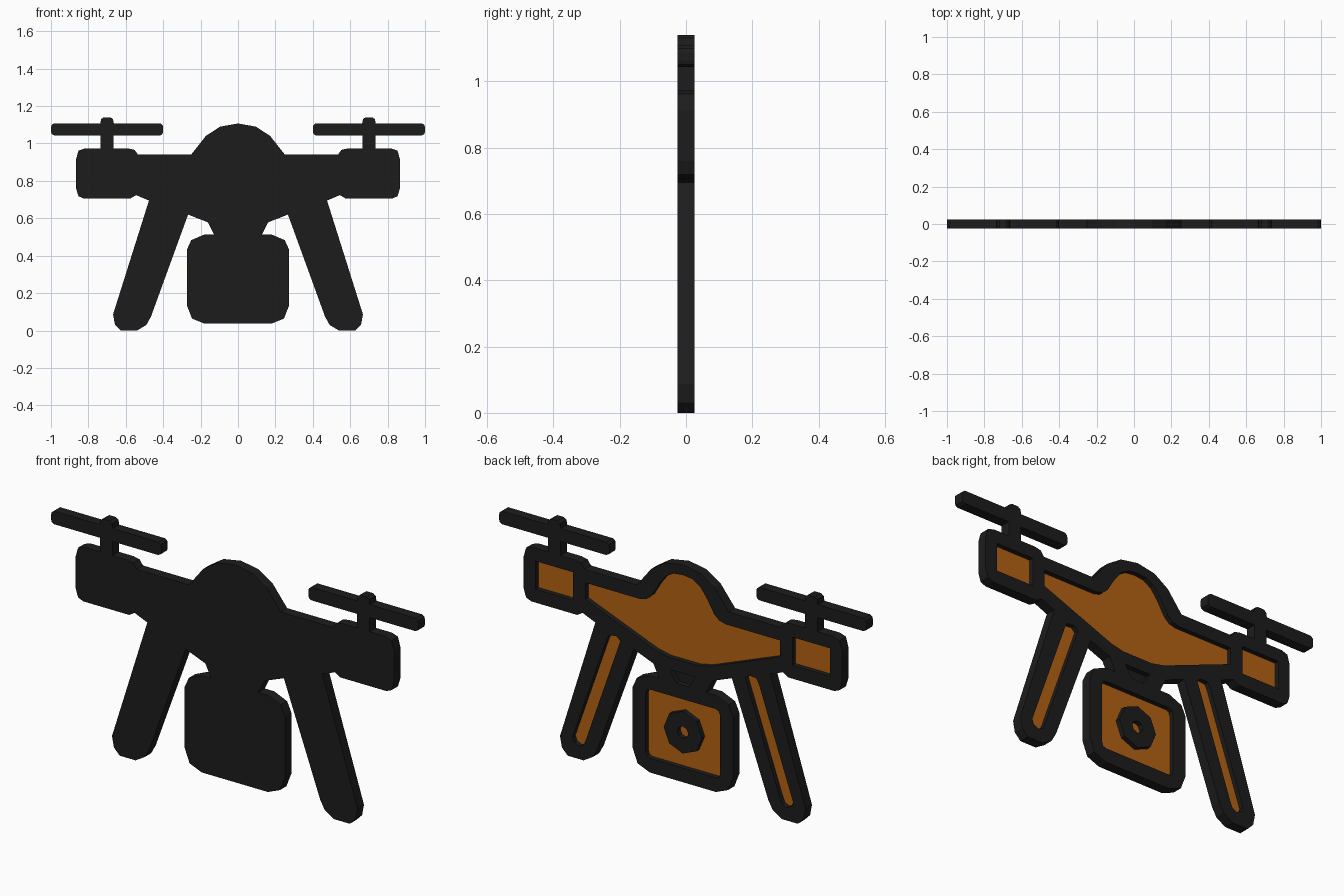
import bpy, bmesh, math

if "Cube" in bpy.data.objects:
    bpy.data.objects.remove(bpy.data.objects["Cube"])


def material(name, color):
    m = bpy.data.materials.new(name)
    m.diffuse_color = color
    m.use_nodes = True
    m.node_tree.nodes["Principled BSDF"].inputs["Base Color"].default_value = m.diffuse_color
    return m


BLACK = material("black", (0.012, 0.012, 0.012, 1))
ORANGE = material("orange", (0.45, 0.12, 0.006, 1))
FRONT, FLOOR, BACK = -0.025, 0.0, 0.025


def flip(pts):
    return [(-x, z) for x, z in reversed(pts)]


def symmetric(half):
    """Close a right-hand half profile (listed top to bottom) with its mirror image."""
    return half + [p for p in flip(half) if p not in half]


def slab(name, profiles, y0, y1, mat):
    """Extrude one or more x-z outlines from y0 to y1."""
    bm = bmesh.new()
    for pts in profiles:
        face = bm.faces.new([bm.verts.new((x, y0, z)) for x, z in pts])
        geom = bmesh.ops.extrude_face_region(bm, geom=[face])["geom"]
        verts = [g for g in geom if isinstance(g, bmesh.types.BMVert)]
        bmesh.ops.translate(bm, verts=verts, vec=(0, y1 - y0, 0))
    bmesh.ops.recalc_face_normals(bm, faces=bm.faces)
    mesh = bpy.data.meshes.new(name)
    bm.to_mesh(mesh)
    bm.free()
    mesh.materials.append(mat)
    ob = bpy.data.objects.new(name, mesh)
    bpy.context.collection.objects.link(ob)
    return ob


# Outer silhouette: dome, arm, motor pod, leg, neck, camera box
outline = symmetric([
    (0, 1.107), (0.096, 1.09), (0.172, 1.04), (0.25, 0.941),
    (0.535, 0.941), (0.553, 0.966), (0.585, 0.973),
    (0.82, 0.973), (0.853, 0.962), (0.866, 0.915),
    (0.866, 0.76), (0.853, 0.718), (0.825, 0.706),
    (0.575, 0.706), (0.545, 0.724), (0.476, 0.695),
    (0.668, 0.086), (0.658, 0.032), (0.626, 0.0),
    (0.54, 0.0), (0.49, 0.03), (0.465, 0.075),
    (0.267, 0.62), (0.16, 0.578), (0.128, 0.513),
    (0.18, 0.513), (0.25, 0.483), (0.273, 0.433),
    (0.273, 0.134), (0.246, 0.064), (0.18, 0.037)])

# Recessed panel outlines
body = symmetric([
    (0, 1.056), (0.05, 1.05), (0.093, 1.025), (0.13, 0.977), (0.17, 0.91),
    (0.198, 0.885), (0.235, 0.876), (0.53, 0.876), (0.53, 0.795),
    (0.15, 0.647), (0.08, 0.632)])
camera = symmetric([
    (0.18, 0.445), (0.197, 0.436), (0.202, 0.42),
    (0.202, 0.13), (0.197, 0.114), (0.18, 0.107)])
pod = [(0.597, 0.91), (0.802, 0.91), (0.802, 0.772), (0.597, 0.772)]
leg = [(0.34, 0.64), (0.36, 0.658), (0.4, 0.655), (0.414, 0.63),
       (0.6, 0.1), (0.592, 0.076), (0.565, 0.063), (0.54, 0.074), (0.527, 0.105)]
neck = symmetric([(0.07, 0.572), (0.035, 0.515)])

# Frame with recesses cut into its back
frame = slab("drone_frame", [outline], FRONT, BACK, BLACK)
panels = {"body_panel": body, "camera_panel": camera,
          "left_pod_panel": flip(pod), "right_pod_panel": pod,
          "left_leg_panel": flip(leg), "right_leg_panel": leg}
cutter = slab("recess_cutter", list(panels.values()) + [neck], FLOOR, BACK + 0.03, BLACK)
cutter.hide_render = True
mod = frame.modifiers.new("recesses", "BOOLEAN")
mod.operation, mod.solver, mod.object = "DIFFERENCE", "EXACT", cutter
bpy.context.view_layer.objects.active = frame
bpy.ops.object.modifier_apply(modifier=mod.name)
bpy.data.objects.remove(cutter)

# Coloured inlays on the recess floors
for name, pts in panels.items():
    slab(name, [pts], FLOOR - 0.002, FLOOR + 0.002, ORANGE)

# Rotors: shaft with rounded cap and blade in one outline
rotor_half = [(0.018, 1.14), (0.032, 1.13), (0.036, 1.107),
              (0.285, 1.107), (0.297, 1.098), (0.3, 1.085), (0.3, 1.062),
              (0.296, 1.05), (0.283, 1.043), (0.034, 1.043), (0.034, 0.972)]
for side, cx in (("left", -0.7), ("right", 0.7)):
    rotor = slab(side + "_rotor", [symmetric(rotor_half)], FRONT, BACK, BLACK)
    rotor.location.x = cx

# Octagonal lens ring
bm = bmesh.new()
rings = []
for r, y in ((0.104, FLOOR), (0.104, BACK), (0.03, BACK), (0.03, FLOOR)):
    rings.append([bm.verts.new((r * math.cos(a * math.pi / 4), y, 0.282 + r * math.sin(a * math.pi / 4)))
                  for a in range(8)])
for i in range(4):
    p, q = rings[i], rings[(i + 1) % 4]
    for j in range(8):
        k = (j + 1) % 8
        bm.faces.new((p[j], p[k], q[k], q[j]))
bmesh.ops.recalc_face_normals(bm, faces=bm.faces)
mesh = bpy.data.meshes.new("lens_ring")
bm.to_mesh(mesh)
bm.free()
mesh.materials.append(BLACK)
bpy.context.collection.objects.link(bpy.data.objects.new("lens_ring", mesh))
